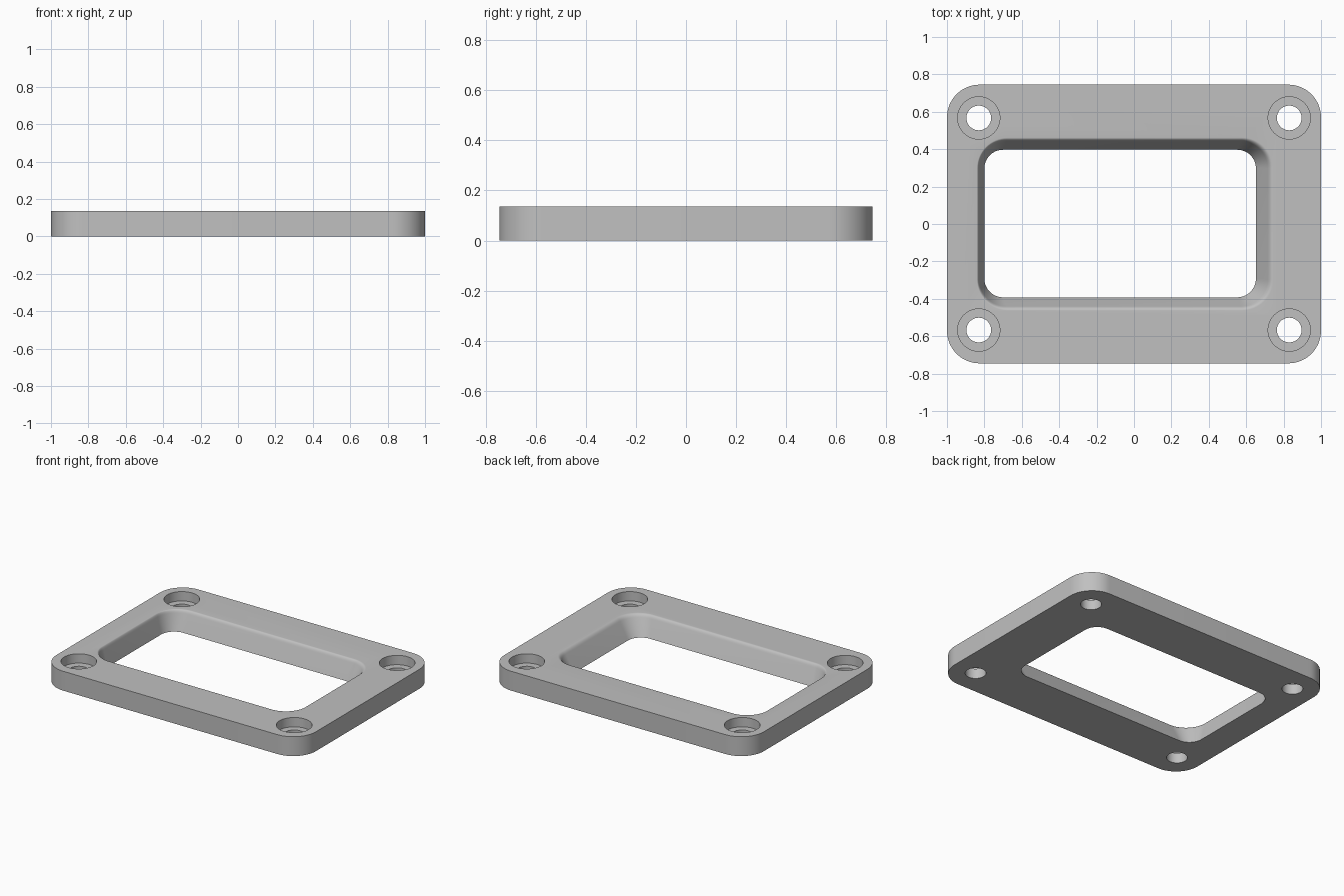
import bpy
import bmesh
from math import cos, sin, pi

if "Cube" in bpy.data.objects:
    bpy.data.objects.remove(bpy.data.objects["Cube"])

HEIGHT = 0.135
SINK = 0.065          # counterbore depth
OVER = 0.05           # cutter overshoot

grey = bpy.data.materials.new("light grey")
grey.use_nodes = True
colour = (0.53, 0.53, 0.53, 1)
grey.diffuse_color = colour
grey.node_tree.nodes["Principled BSDF"].inputs["Base Color"].default_value = colour


def rounded_rect(x0, x1, y0, y1, r, steps=16):
    """Counter-clockwise outline with round corners."""
    centres = [(x1 - r, y1 - r), (x0 + r, y1 - r), (x0 + r, y0 + r), (x1 - r, y0 + r)]
    pts = []
    for quarter, (cx, cy) in enumerate(centres):
        for i in range(steps + 1):
            a = (quarter + i / steps) * pi / 2
            pts.append((cx + r * cos(a), cy + r * sin(a)))
    return pts


def circle(cx, cy, r, steps=48):
    return [(cx + r * cos(2 * pi * i / steps), cy + r * sin(2 * pi * i / steps))
            for i in range(steps)]


def loft(name, sections):
    """Closed solid through (outline, z) sections, bottom to top."""
    bm = bmesh.new()
    rings = [[bm.verts.new((x, y, z)) for x, y in pts] for pts, z in sections]
    for low, high in zip(rings, rings[1:]):
        for i in range(len(low)):
            j = (i + 1) % len(low)
            bm.faces.new((low[i], low[j], high[j], high[i]))
    bm.faces.new(rings[0][::-1])
    bm.faces.new(rings[-1])
    mesh = bpy.data.meshes.new(name)
    bm.to_mesh(mesh)
    bm.free()
    mesh.materials.append(grey)
    obj = bpy.data.objects.new(name, mesh)
    bpy.context.collection.objects.link(obj)
    return obj


# Plate with rounded corners
plate_outline = rounded_rect(-1, 1, -0.745, 0.745, 0.175)
plate = loft("frame_plate", [(plate_outline, 0), (plate_outline, HEIGHT)])

# Window cutter: sloping walls, a rounded lip, straight ends past the plate
lower = (-0.80, 0.652, -0.392, 0.397, 0.10)
upper = (-0.84, 0.745, -0.462, 0.462, 0.165)
lip_z, lip_f = 0.113, 0.68
ctrl_f = lip_f * HEIGHT / lip_z
profile = [(-OVER, 0), (0, 0)]
for i in range(9):
    t = i / 8
    z = (1 - t) ** 2 * lip_z + (1 - (1 - t) ** 2) * HEIGHT
    f = (1 - t) ** 2 * lip_f + 2 * t * (1 - t) * ctrl_f + t * t
    profile.append((z, f))
profile.append((HEIGHT + OVER, 1))
window = loft("window_cutter", [
    (rounded_rect(*(a + (b - a) * f for a, b in zip(lower, upper))), z)
    for z, f in profile])

# Stepped screw hole cutters
cutters = [window]
for sx in (-1, 1):
    for sy in (-1, 1):
        cx, cy = 0.83 * sx, 0.567 * sy
        bore, sink = circle(cx, cy, 0.066), circle(cx, cy, 0.113)
        floor = HEIGHT - SINK
        cutters.append(loft("screw_hole_cutter", [
            (bore, -OVER), (bore, floor), (sink, floor), (sink, HEIGHT + OVER)]))

# Cut, bake the result and discard the cutters
for cutter in cutters:
    cutter.hide_render = True
    mod = plate.modifiers.new("cut", 'BOOLEAN')
    mod.object = cutter
    mod.operation = 'DIFFERENCE'
    mod.solver = 'EXACT'
bpy.context.view_layer.update()
baked = bpy.data.meshes.new_from_object(
    plate.evaluated_get(bpy.context.evaluated_depsgraph_get()))
plate.modifiers.clear()
plate.data = baked
for cutter in cutters:
    bpy.data.objects.remove(cutter)

# Smooth the rounded walls and keep the rims crisp
bpy.ops.object.select_all(action='DESELECT')
plate.select_set(True)
bpy.context.view_layer.objects.active = plate
bpy.ops.object.shade_smooth_by_angle(angle=pi / 6)
